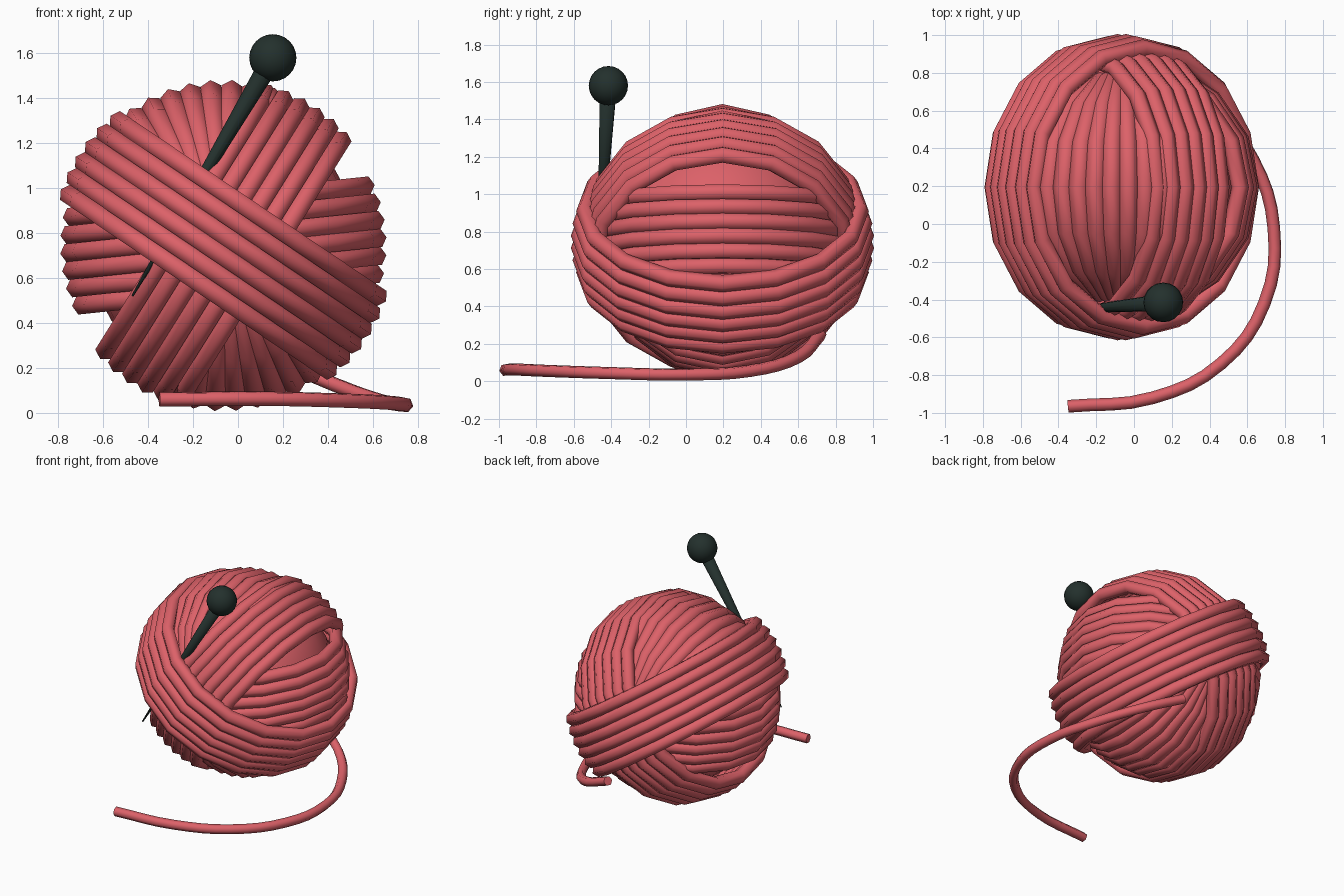
import bpy, bmesh, math
from mathutils import Vector

if "Cube" in bpy.data.objects:
    bpy.data.objects.remove(bpy.data.objects["Cube"])

CENTER = Vector((-0.065, 0.195, 0.745))
Y = Vector((0, 1, 0))


def material(name, rgb):
    m = bpy.data.materials.new(name)
    m.diffuse_color = (*rgb, 1)
    m.use_nodes = True
    m.node_tree.nodes["Principled BSDF"].inputs["Base Color"].default_value = m.diffuse_color
    return m


YARN = material("yarn_red", (0.72, 0.12, 0.14))
DARK = material("needle_dark_green", (0.017, 0.03, 0.026))


def finish(bm, name, mat):
    bmesh.ops.recalc_face_normals(bm, faces=bm.faces)
    for f in bm.faces:
        f.smooth = True
    me = bpy.data.meshes.new(name)
    bm.to_mesh(me)
    bm.free()
    ob = bpy.data.objects.new(name, me)
    bpy.context.collection.objects.link(ob)
    me.materials.append(mat)
    return ob


def add_ring(bm, angle, offset, rad, rad_y, r, segs=16, sides=6):
    """One yarn loop: 16-sided ellipse in a plane containing the y direction."""
    a = math.radians(angle)
    u = Vector((math.cos(a), 0, math.sin(a)))
    n = Vector((-math.sin(a), 0, math.cos(a)))
    k = math.sqrt(1 - (offset / rad) ** 2)
    rows = []
    for i in range(segs):
        t = 2 * math.pi * i / segs
        p = CENTER + n * offset + (u * rad * math.cos(t) + Y * rad_y * math.sin(t)) * k
        out = (u * rad_y * math.cos(t) + Y * rad * math.sin(t)).normalized()
        # the cross-section leans outwards with the curve of the ball
        rows.append([bm.verts.new(p + (out * math.cos(s) + n * math.sin(s)) * r)
                     for s in (2 * math.pi * j / sides for j in range(sides))])
    for i in range(segs):
        A, B = rows[i], rows[(i + 1) % segs]
        for j in range(sides):
            q = (j + 1) % sides
            bm.faces.new((A[j], A[q], B[q], B[j]))


# bands of parallel loops: name, direction, radius, depth radius
for name, ang, rad, rad_y in (("outer_yarn_band", -34, 0.72, 0.765),
                              ("diagonal_yarn_band", 58, 0.70, 0.71),
                              ("level_yarn_band", 6, 0.68, 0.66)):
    bm = bmesh.new()
    for i in range(6):
        add_ring(bm, ang, (i - 2.5) * 0.079, rad, rad_y, 0.047)
    finish(bm, name, YARN)

# innermost upright loops fan around the depth axis
bm = bmesh.new()
for i in range(8):
    add_ring(bm, 72 + i * 7.5, 0, 0.685, 0.60, 0.053)
finish(bm, "upright_yarn_fan", YARN)

# filling under the loops
bm = bmesh.new()
bmesh.ops.create_uvsphere(bm, u_segments=24, v_segments=16, radius=0.6)
bmesh.ops.translate(bm, verts=bm.verts, vec=CENTER)
finish(bm, "yarn_core", YARN)

# loose yarn tail
cu = bpy.data.curves.new("yarn_tail", "CURVE")
cu.dimensions = "3D"
cu.bevel_depth = 0.034
cu.bevel_resolution = 1
cu.use_fill_caps = True
cu.resolution_u = 4
sp = cu.splines.new("BEZIER")
path = [(0.15, 0.72, 0.25), (0.42, 0.6, 0.13), (0.63, 0.34, 0.055), (0.74, -0.02, 0.036),
        (0.69, -0.42, 0.044), (0.46, -0.74, 0.055), (0.1, -0.92, 0.063), (-0.35, -0.965, 0.06)]
sp.bezier_points.add(len(path) - 1)
for b, p in zip(sp.bezier_points, path):
    b.co = p
    b.handle_left_type = b.handle_right_type = "AUTO"
tail = bpy.data.objects.new("yarn_tail", cu)
bpy.context.collection.objects.link(tail)
cu.materials.append(YARN)
bpy.context.view_layer.objects.active = tail
tail.select_set(True)
bpy.ops.object.convert(target="MESH")
bpy.ops.object.shade_smooth_by_angle(angle=math.radians(62))

# tapered needle and its round head
tip, head = Vector((-0.47, -0.47, 0.52)), Vector((0.155, -0.415, 1.58))
d = head - tip
bm = bmesh.new()
bmesh.ops.create_cone(bm, cap_ends=True, segments=12, radius1=0.005, radius2=0.046, depth=d.length)
ob = finish(bm, "needle_shaft", DARK)
ob.location = (tip + head) / 2
ob.rotation_mode = "QUATERNION"
ob.rotation_quaternion = d.to_track_quat("Z", "Y")

bm = bmesh.new()
bmesh.ops.create_uvsphere(bm, u_segments=20, v_segments=12, radius=0.105)
finish(bm, "needle_head", DARK).location = head
